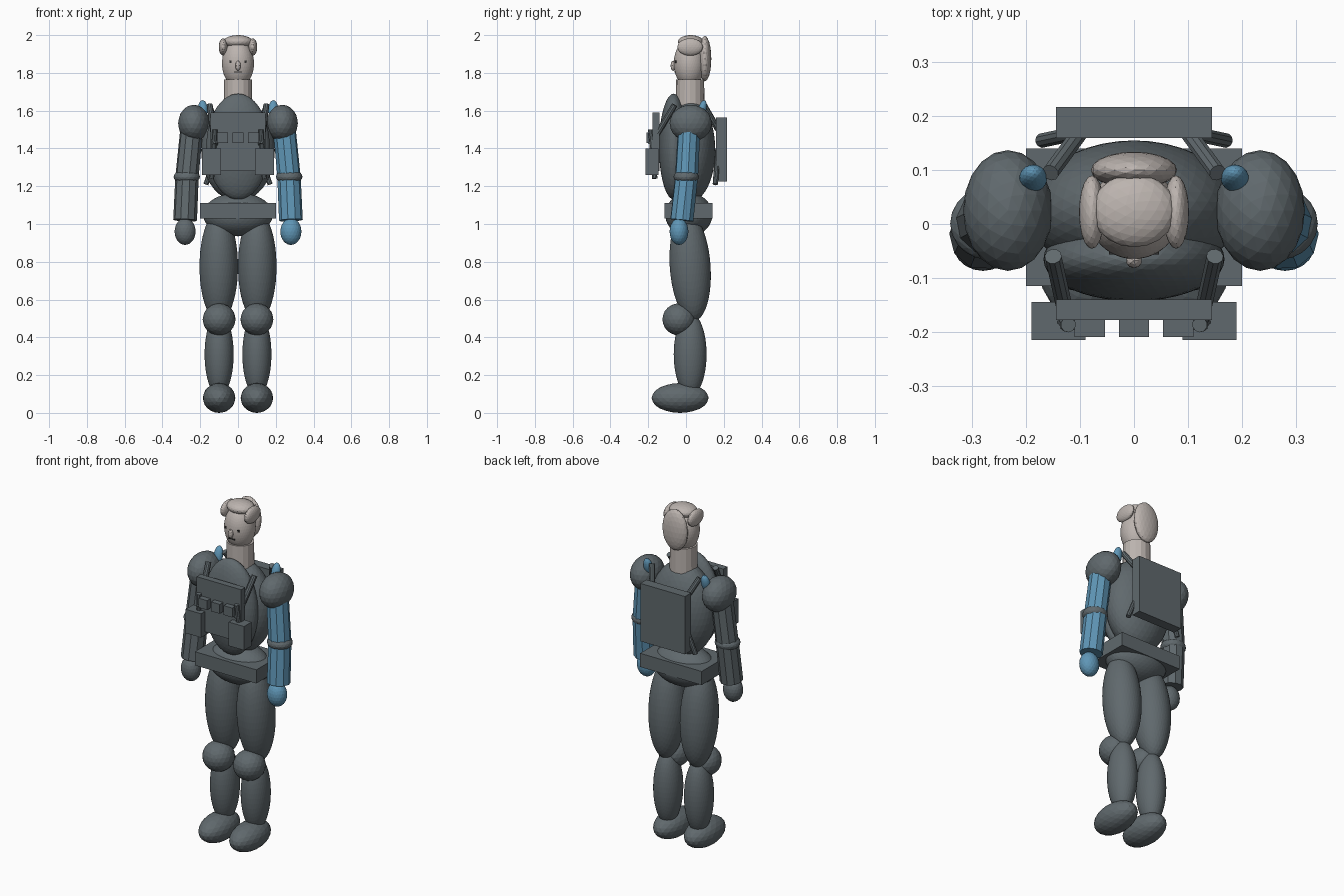
import bpy, math
from mathutils import Vector, Euler


def material(name, rgb):
    m = bpy.data.materials.new(name)
    m.diffuse_color = (*rgb, 1)
    return m


GREY = material("suit grey", (0.117, 0.141, 0.153))
BLUE = material("steel blue", (0.115, 0.305, 0.468))
PALE = material("pale stone", (0.503, 0.456, 0.429))
DARK = material("dark features", (0.03, 0.03, 0.03))


def finish(name, mat):
    ob = bpy.context.object
    ob.name = name
    ob.data.materials.append(mat)
    return ob


def blob(name, loc, radii, mat=GREY, rot=(0, 0, 0), detail=4):
    bpy.ops.mesh.primitive_ico_sphere_add(subdivisions=detail, radius=1, location=loc, rotation=rot)
    bpy.context.object.scale = radii
    return finish(name, mat)


def box(name, lo, hi, mat=GREY):
    lo, hi = Vector(lo), Vector(hi)
    bpy.ops.mesh.primitive_cube_add(size=1, location=(lo + hi) / 2)
    bpy.context.object.scale = hi - lo
    return finish(name, mat)


def rod(name, a, b, r1, r2, mat=GREY, sides=10):
    a, b = Vector(a), Vector(b)
    d = b - a
    bpy.ops.mesh.primitive_cone_add(vertices=sides, radius1=r1, radius2=r2, depth=d.length,
                                    location=(a + b) / 2, rotation=d.to_track_quat('Z', 'Y').to_euler())
    return finish(name, mat)


# Head, neck and hair
blob("head", (0, 0.018, 1.85), (0.085, 0.083, 0.125), PALE)
rod("neck", (0, 0.022, 1.62), (0, 0.022, 1.765), 0.076, 0.074, PALE, 16)
blob("hair_top", (0, 0.025, 1.965), (0.078, 0.068, 0.035), PALE, detail=3)
blob("hair_back", (0, 0.1, 1.875), (0.08, 0.034, 0.12), PALE, detail=3)
blob("nose", (0, -0.068, 1.838), (0.015, 0.014, 0.027), PALE, detail=2)
box("mouth", (-0.02, -0.062, 1.802), (0.02, -0.054, 1.808), DARK)

# Torso, pelvis and belt
blob("torso", (0, 0.025, 1.39), (0.195, 0.13, 0.27))
blob("chest", (0, -0.065, 1.41), (0.168, 0.078, 0.28))
blob("pelvis", (0, 0.015, 1.05), (0.185, 0.125, 0.115))
box("belt", (-0.2, -0.115, 1.03), (0.2, 0.14, 1.11))

# Chest rig and backpack
box("chest_plate", (-0.145, -0.178, 1.28), (0.145, -0.14, 1.59))
box("backpack", (-0.145, 0.16, 1.225), (0.145, 0.217, 1.565))
for i, x in enumerate((-0.082, 0, 0.082)):
    box(f"small_pouch_{i}", (x - 0.028, -0.21, 1.43), (x + 0.028, -0.175, 1.485))

for s, side in ((-1, "left"), (1, "right")):
    arm = BLUE if s > 0 else GREY

    # Face and side hair
    blob(f"hair_{side}", (s * 0.078, 0.022, 1.937), (0.024, 0.068, 0.046), PALE, detail=3)
    box(f"eye_{side}", (s * 0.038 - 0.008, -0.057, 1.853), (s * 0.038 + 0.008, -0.049, 1.865), DARK)

    # Pouches and straps
    box(f"pouch_{side}", (s * 0.14 - 0.05, -0.215, 1.26), (s * 0.14 + 0.05, -0.145, 1.4))
    rod(f"front_strap_{side}", (s * 0.15, -0.06, 1.63), (s * 0.122, -0.187, 1.42), 0.016, 0.016)
    rod(f"lower_front_strap_{side}", (s * 0.122, -0.187, 1.5), (s * 0.14, -0.165, 1.24), 0.014, 0.014)
    rod(f"back_strap_{side}", (s * 0.155, 0.095, 1.63), (s * 0.1, 0.17, 1.5), 0.016, 0.016)
    rod(f"lower_back_strap_{side}", (s * 0.1, 0.17, 1.4), (s * 0.17, 0.155, 1.21), 0.014, 0.014)
    blob(f"shoulder_strap_tip_{side}", (s * 0.187, 0.085, 1.605), (0.026, 0.022, 0.052), BLUE,
         (math.radians(-15), 0, 0), 3)

    # Arm
    blob(f"shoulder_{side}", (s * 0.234, 0.025, 1.533), (0.083, 0.112, 0.098), detail=3)
    rod(f"upper_arm_{side}", (s * 0.243, 0.018, 1.53), (s * 0.27, 0.003, 1.25), 0.06, 0.062, arm)
    blob(f"elbow_{side}", (s * 0.271, 0.001, 1.25), (0.07, 0.067, 0.04), detail=3)
    rod(f"forearm_{side}", (s * 0.27, 0.003, 1.25), (s * 0.28, -0.022, 1.02), 0.062, 0.063, arm)
    blob(f"hand_{side}", (s * 0.28, -0.037, 0.96), (0.056, 0.05, 0.071), arm, detail=3)

    # Leg
    blob(f"thigh_{side}", (s * 0.102, 0.022, 0.775), (0.102, 0.108, 0.29), rot=(math.radians(4), 0, 0))
    blob(f"knee_{side}", (s * 0.1, -0.037, 0.495), (0.087, 0.088, 0.085), detail=3)
    blob(f"shin_{side}", (s * 0.1, 0.022, 0.31), (0.077, 0.087, 0.22))
    blob(f"foot_{side}", (s * 0.1, -0.031, 0.079), (0.086, 0.151, 0.079), detail=3)
